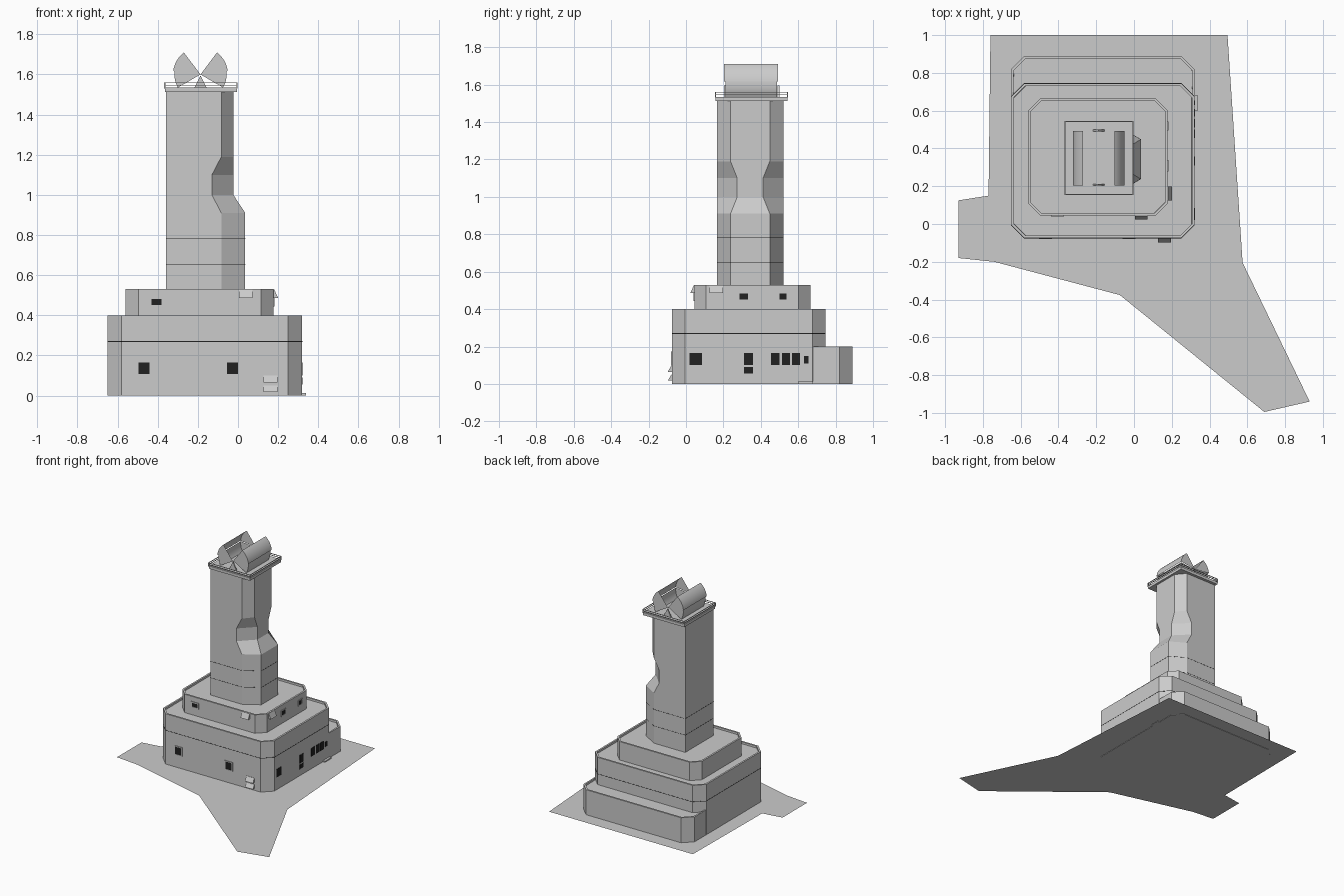
import bpy, bmesh
from math import cos, sin, radians

cube = bpy.data.objects.get("Cube")
if cube:
    bpy.data.objects.remove(cube)


def material(name, value):
    m = bpy.data.materials.new(name)
    m.use_nodes = True
    color = (value, value, value, 1)
    m.diffuse_color = color
    m.node_tree.nodes["Principled BSDF"].inputs["Base Color"].default_value = color
    return m


GREY = material("pale concrete", 0.6)
DARK = material("dark glass", 0.015)


def finish(name, bm, mat=GREY, normals=True):
    if normals:
        bmesh.ops.recalc_face_normals(bm, faces=bm.faces)
    mesh = bpy.data.meshes.new(name)
    bm.to_mesh(mesh)
    bm.free()
    mesh.materials.append(mat)
    ob = bpy.data.objects.new(name, mesh)
    bpy.context.collection.objects.link(ob)
    return ob


def loft(name, rings, mat=GREY, rim=0, depth=0.015):
    """Skin closed rings bottom to top; a rim leaves a parapet round a sunken roof."""
    bm = bmesh.new()
    loops = [[bm.verts.new(p) for p in ring] for ring in rings]
    n = len(loops[0])
    for a, b in zip(loops, loops[1:]):
        for i in range(n):
            j = (i + 1) % n
            bm.faces.new((a[i], a[j], b[j], b[i]))
    bm.faces.new(loops[0][::-1])
    top = bm.faces.new(loops[-1])
    bmesh.ops.recalc_face_normals(bm, faces=bm.faces)
    if rim:
        bmesh.ops.inset_region(bm, faces=[top], thickness=rim)
        bmesh.ops.inset_region(bm, faces=[top], thickness=0.0005, depth=-depth)
    return finish(name, bm, mat)


def prism(name, outline, z0, z1, **kw):
    return loft(name, [[(x, y, z) for x, y in outline] for z in (z0, z1)], **kw)


def chamfered(x0, x1, y0, y1, c, front=True):
    f = c if front else 0
    pts = [(x0 + f, y0), (x1 - f, y0)] + ([(x1, y0 + f)] if f else [])
    pts += [(x1, y1 - c), (x1 - c, y1), (x0 + c, y1), (x0, y1 - c)]
    return pts + ([(x0, y0 + f)] if f else [])


def box(name, x0, x1, y0, y1, z0, z1, mat=GREY):
    return prism(name, [(x0, y0), (x1, y0), (x1, y1), (x0, y1)], z0, z1, mat=mat)


# Ground plate
bm = bmesh.new()
ground = [(-.76, 1), (-.77, .15), (-.93, .125), (-.93, -.18), (-.74, -.2),
          (-.075, -.376), (.69, -.995), (.93, -.94), (.575, -.205), (.495, 1)]
bm.faces.new([bm.verts.new((x, y, 0.003)) for x, y in ground])
finish("ground_plate", bm, normals=False)

# Stepped base with parapets
prism("rear_annex", chamfered(-.65, .32, .68, .89, .07, False), 0, .2, rim=.015)
prism("base_block", chamfered(-.65, .32, -.075, .745, .07), 0, .4, rim=.015)
prism("upper_tier", chamfered(-.56, .178, .045, .665, .063), .38, .53, rim=.015)
prism("base_seam", chamfered(-.651, .321, -.076, .746, .07), .268, .271, mat=DARK)

# Tower with a waisted, chamfered left side
FRONT, BACK, MID = .166, .52, .343


def tower_ring(z, shoulder, face, half, g=0):
    return [(-.358 - g, FRONT - g, z), (shoulder, FRONT - g, z), (face + g, MID - half, z),
            (face + g, MID + half, z), (shoulder, BACK + g, z), (-.358 - g, BACK + g, z)]


loft("tower", [tower_ring(*r) for r in (
    (.5, -.083, .036, .105), (.91, -.083, .036, .105), (1.0, -.13, -.023, .069),
    (1.1, -.13, -.023, .069), (1.19, -.083, -.023, .105), (1.515, -.083, -.023, .105))])
for z in (.65, .78):
    loft("tower_seam", [tower_ring(h, -.083, .036, .105, .001) for h in (z, z + .002)], DARK)

# Platform and railing
PX, PY = (-.365, -.005), (.157, .543)
box("platform", *PX, *PY, 1.513, 1.535)
R = .003
for z in (1.547, 1.56):
    for y in PY:
        box("rail", *PX, y - R, y + R, z - R, z)
    for x in PX:
        box("rail", x - R, x + R, *PY, z - R, z)
for x in PX:
    for y in PY:
        box("rail_post", x - R, x + R, y - R, y + R, 1.53, 1.56)

# Pair of open curved reflectors with fan-shaped ends
CX, CZ = -.187, 1.6


def reflector(name, side, radius, a0, a1, y0, y1, steps):
    bm = bmesh.new()
    angles = [radians(a0 + (a1 - a0) * i / steps) for i in range(steps + 1)]
    rows = []
    for y in (y0, y1):
        row = [bm.verts.new((CX + side * radius * cos(a), y, CZ + radius * sin(a))) for a in angles]
        bm.faces.new([bm.verts.new((CX, y, CZ))] + row)
        rows.append(row)
    for i in range(steps):
        bm.faces.new((rows[0][i], rows[0][i + 1], rows[1][i + 1], rows[1][i]))
    ob = finish(name, bm)
    bpy.ops.object.select_all(action='DESELECT')
    ob.select_set(True)
    bpy.context.view_layer.objects.active = ob
    bpy.ops.object.shade_smooth_by_angle()


for side in (-1, 1):
    reflector("reflector_upper", side, .137, 7, 53, .203, .493, 8)
    reflector("reflector_lower", side, .13, -30, 7, .21, .486, 6)

# Triangular reflector supports
for y in (.208, .494):
    loft("reflector_support", [[(CX - .03, yy, 1.535), (CX + .03, yy, 1.535), (CX, yy, 1.595)]
                               for yy in (y - .005, y + .005)])


# Wall details: on the front wall u runs along x, on the left wall along y
def plate(name, wall, at, u0, u1, z0, z1, t, mat):
    if wall == "front":
        box(name, u0, u1, at - t, at + .002, z0, z1, mat)
    else:
        box(name, at - .002, at + t, u0, u1, z0, z1, mat)


def window(wall, at, u0, u1, z0, z1, frame=0):
    if frame:
        f = frame
        for a, b, c, d in ((u0 - f, u1 + f, z0 - f, z0), (u0 - f, u1 + f, z1, z1 + f),
                           (u0 - f, u0, z0, z1), (u1, u1 + f, z0, z1)):
            plate("window_frame", wall, at, a, b, c, d, .005, GREY)
    plate("window", wall, at, u0, u1, z0, z1, .002, DARK)


for u in (-.495, -.055):
    window("front", -.075, u, u + .055, .107, .165, .007)
window("front", .045, -.43, -.38, .452, .482, .009)
for u0, u1 in ((.02, .085), (.31, .357), (.455, .5), (.512, .556), (.568, .61)):
    window("left", .32, u0, u1, .1, .165)
window("left", .32, .31, .357, .055, .09)
window("left", .32, .63, .655, .11, .148)
window("left", .178, .285, .332, .45, .484, .006)
window("left", .178, .5, .537, .45, .484, .006)


# Sloping vent hoods
def hood(wall, at, u0, u1, z0, z1, reach=.022):
    rings = []
    for u in (u0, u1):
        tri = [(0, z0), (reach, z0), (reach * .8, z0 + .008), (.003, z1), (0, z1)]
        rings.append([(u, at - d, z) if wall == "front" else (at + d, u, z) for d, z in tri])
    loft("vent_hood", rings)


hood("front", -.075, .128, .197, .065, .1)
hood("front", -.075, .128, .197, .018, .05)
hood("front", .045, .005, .072, .487, .528)
hood("left", .178, .125, .198, .487, .528)

# Doorstep
box("doorstep", .318, .338, .6, .68, 0, .012)
